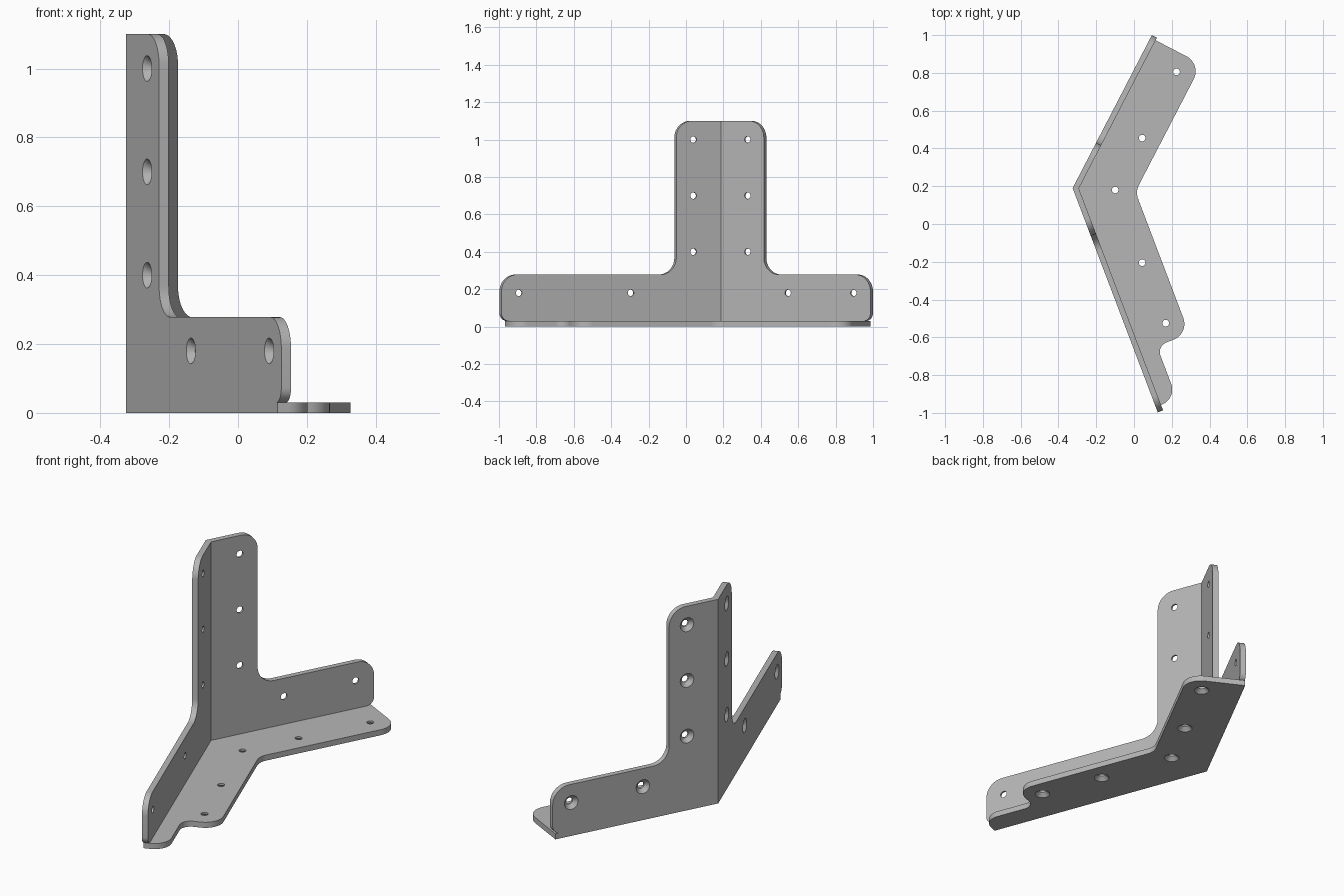
import bpy, bmesh, math
from mathutils import Vector, Matrix

if "Cube" in bpy.data.objects:
    bpy.data.objects.remove(bpy.data.objects["Cube"], do_unlink=True)

T = 0.03                                  # sheet thickness
CORNER = Vector((-0.325, 0.19, 0))        # outer bend of the two walls
UP = Vector((0, 0, 1))
DIR_A = Vector((0.355, -0.935, 0)).normalized()
DIR_B = Vector((0.46, 0.888, 0)).normalized()
IN_A = UP.cross(DIR_A)                    # inward normals of the walls
IN_B = DIR_B.cross(UP)
MITRE = 1 / math.tan(DIR_A.angle(DIR_B) / 2)

steel = bpy.data.materials.new("grey steel")
steel.use_nodes = True
steel.diffuse_color = (0.47, 0.47, 0.47, 1)
steel.node_tree.nodes["Principled BSDF"].inputs["Base Color"].default_value = (0.47, 0.47, 0.47, 1)


def rounded(points, steps=12):
    """Outline from (point, radius) pairs, with every corner filleted."""
    out = []
    for i, (p, r) in enumerate(points):
        p = Vector(p)
        if r == 0:
            out.append(p)
            continue
        u = (Vector(points[i - 1][0]) - p).normalized()
        v = (Vector(points[(i + 1) % len(points)][0]) - p).normalized()
        half = u.angle(v) / 2
        mid = p + (u + v).normalized() * (r / math.sin(half))
        a = p + u * (r / math.tan(half)) - mid
        b = p + v * (r / math.tan(half)) - mid
        sweep = a.angle(b)
        for k in range(steps + 1):
            t = k / steps
            out.append(mid + (a * math.sin((1 - t) * sweep) + b * math.sin(t * sweep)) / math.sin(sweep))
    return out


def solid(name, lower, upper):
    """Closed plate between two matching outlines."""
    bm = bmesh.new()
    lo = [bm.verts.new(p) for p in lower]
    hi = [bm.verts.new(p) for p in upper]
    bm.faces.new(lo)
    bm.faces.new(hi)
    for i in range(len(lo)):
        j = (i + 1) % len(lo)
        bm.faces.new((lo[i], lo[j], hi[j], hi[i]))
    bmesh.ops.recalc_face_normals(bm, faces=bm.faces)
    return finish(name, bm)


def finish(name, bm):
    mesh = bpy.data.meshes.new(name)
    bm.to_mesh(mesh)
    bm.free()
    mesh.materials.append(steel)
    ob = bpy.data.objects.new(name, mesh)
    bpy.context.collection.objects.link(ob)
    return ob


def wall(name, along, inward, length, foot):
    """T-shaped half wall with a mitred edge at the bend."""
    outline = rounded([((0, T), 0), ((foot, T), 0), ((length, T), 0.042), ((length, 0.278), 0.09),
                       ((0.27, 0.278), 0.09), ((0.27, 1.1), 0.09), ((0, 1.1), 0)])
    outer = [CORNER + along * p.x + UP * p.y for p in outline]
    inner = [q + inward * T + along * (T * MITRE if p.x < 0.001 else 0) for p, q in zip(outline, outer)]
    return solid(name, outer, inner)


def countersink(bm, point, inward):
    """Cutter entering from the outer face: cone, then a straight bore."""
    rot = inward.to_track_quat('Z', 'Y').to_matrix().to_4x4()
    rings = []
    for r, h in ((0.039, -0.0015), (0.0175, 0.02), (0.0175, 0.05)):
        rings.append([bm.verts.new(point + rot @ Vector((r * math.cos(a), r * math.sin(a), h)))
                      for a in (math.tau * k / 32 for k in range(32))])
    bm.faces.new(rings[0][::-1])
    bm.faces.new(rings[-1])
    for lo, hi in zip(rings, rings[1:]):
        for i in range(32):
            j = (i + 1) % 32
            bm.faces.new((lo[i], lo[j], hi[j], hi[i]))


def combine(target, other, operation):
    mod = target.modifiers.new(operation.lower(), 'BOOLEAN')
    mod.operation, mod.solver, mod.object = operation, 'EXACT', other
    bpy.context.view_layer.objects.active = target
    bpy.ops.object.modifier_apply(modifier=mod.name)
    bpy.data.objects.remove(other, do_unlink=True)


# Base flange with a notched step on the long arm
def on_a(s, w):
    return CORNER + DIR_A * s + IN_A * w


def on_b(s, w):
    return CORNER + DIR_B * s + IN_B * w


W = 0.304
base = rounded([(CORNER, 0), (on_a(1.239, 0), 0), (on_a(1.239, 0.12), 0.085), (on_a(0.94, 0.12), 0.055),
                (on_a(0.94, W), 0.09), (on_a(W * MITRE, W), 0.09), (on_b(0.897, W), 0.09), (on_b(0.897, 0), 0)])
bracket = solid("corner_bracket", base, [p + UP * T for p in base])

# Upright walls
combine(bracket, wall("long_wall", DIR_A, IN_A, 1.27, 1.2), 'UNION')
combine(bracket, wall("short_wall", DIR_B, IN_B, 0.912, 0.86), 'UNION')

# Screw holes
bm = bmesh.new()
for place, inward, ends in ((on_a, IN_A, (0.53, 1.17)), (on_b, IN_B, (0.415, 0.81))):
    for s, z in [(0.172, 0.4), (0.172, 0.7), (0.172, 1.0)] + [(e, 0.18) for e in ends]:
        countersink(bm, place(s, 0) + UP * z, inward)
for x, y in ((0.225, 0.805), (0.043, 0.455), (-0.1, 0.18), (0.043, -0.205), (0.168, -0.525)):
    countersink(bm, Vector((x, y, 0)), UP)
combine(bracket, finish("hole_cutters", bm), 'DIFFERENCE')

# Merge coplanar faces and shade
bm = bmesh.new()
bm.from_mesh(bracket.data)
bmesh.ops.remove_doubles(bm, verts=bm.verts, dist=0.0002)
bmesh.ops.dissolve_limit(bm, angle_limit=math.radians(0.5), verts=bm.verts, edges=bm.edges)
bm.to_mesh(bracket.data)
bm.free()
bpy.ops.object.select_all(action='DESELECT')
bracket.select_set(True)
bpy.context.view_layer.objects.active = bracket
bpy.ops.object.shade_smooth_by_angle(angle=math.radians(30))
